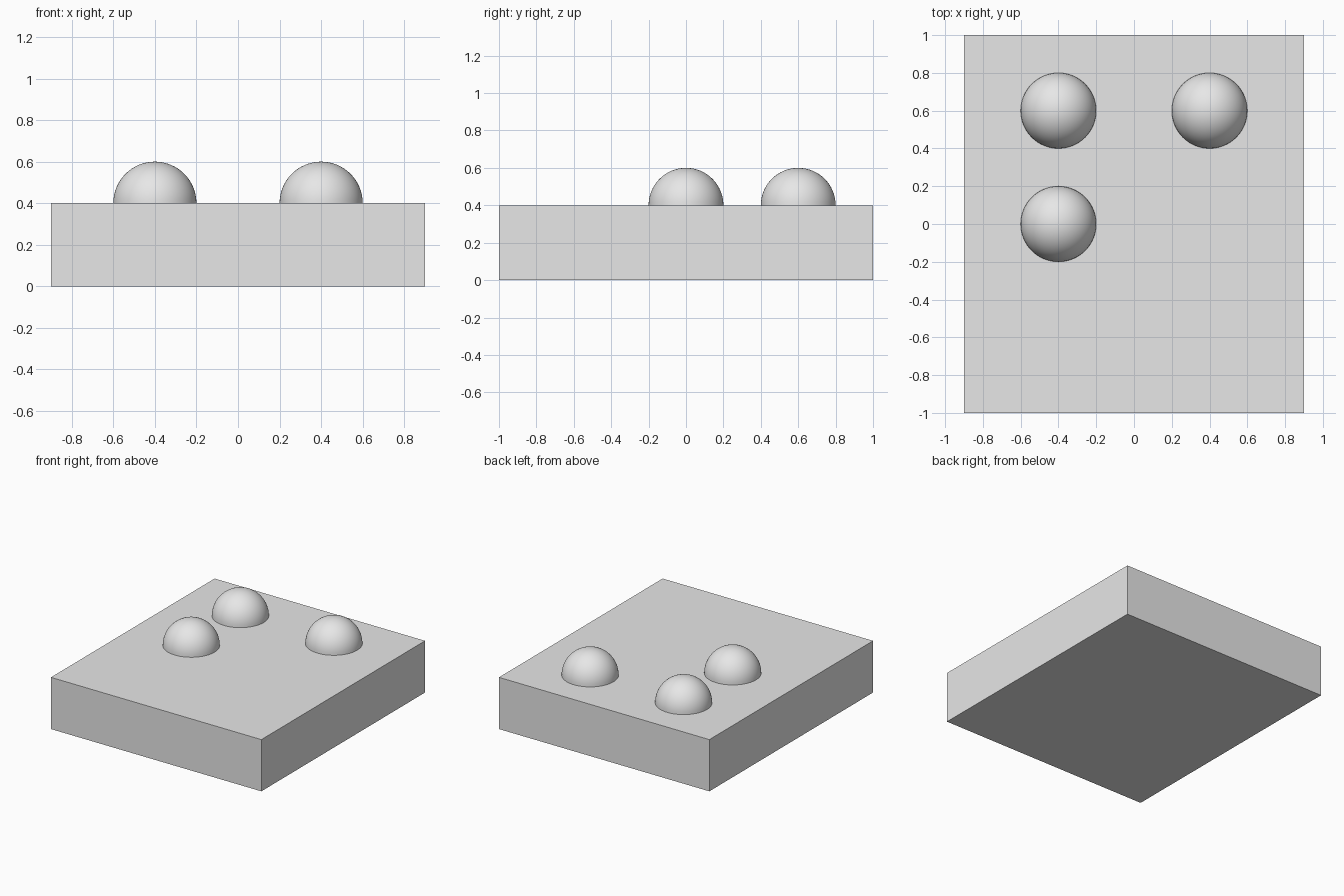
import bpy
import bmesh

default_cube = bpy.data.objects.get("Cube")
if default_cube:
    bpy.data.objects.remove(default_cube, do_unlink=True)

SLAB_SIZE = (1.8, 2.0, 0.4)
DOME_RADIUS = 0.2

# One plain grey for everything
grey = bpy.data.materials.new("light_grey")
grey.use_nodes = True
colour = (0.8, 0.8, 0.8, 1)
grey.diffuse_color = colour
grey.node_tree.nodes["Principled BSDF"].inputs["Base Color"].default_value = colour


def add_object(name, bm, location, smooth=False):
    mesh = bpy.data.meshes.new(name)
    for face in bm.faces:
        face.smooth = smooth
    bm.to_mesh(mesh)
    bm.free()
    mesh.materials.append(grey)
    obj = bpy.data.objects.new(name, mesh)
    obj.location = location
    bpy.context.collection.objects.link(obj)
    return obj


# Slab
bm = bmesh.new()
bmesh.ops.create_cube(bm, size=1)
bmesh.ops.scale(bm, vec=SLAB_SIZE, verts=bm.verts)
add_object("slab", bm, (0, 0, SLAB_SIZE[2] / 2))


# Domes: upper halves of spheres resting on the slab
def add_dome(name, x, y):
    bm = bmesh.new()
    bmesh.ops.create_uvsphere(bm, u_segments=64, v_segments=32, radius=DOME_RADIUS)
    bmesh.ops.bisect_plane(bm, geom=bm.verts[:] + bm.edges[:] + bm.faces[:],
                           dist=1e-5, plane_co=(0, 0, 0), plane_no=(0, 0, 1),
                           clear_inner=True)
    add_object(name, bm, (x, y, SLAB_SIZE[2]), smooth=True)


add_dome("back_right_dome", -0.4, 0.6)
add_dome("back_left_dome", 0.4, 0.6)
add_dome("middle_right_dome", -0.4, 0)
